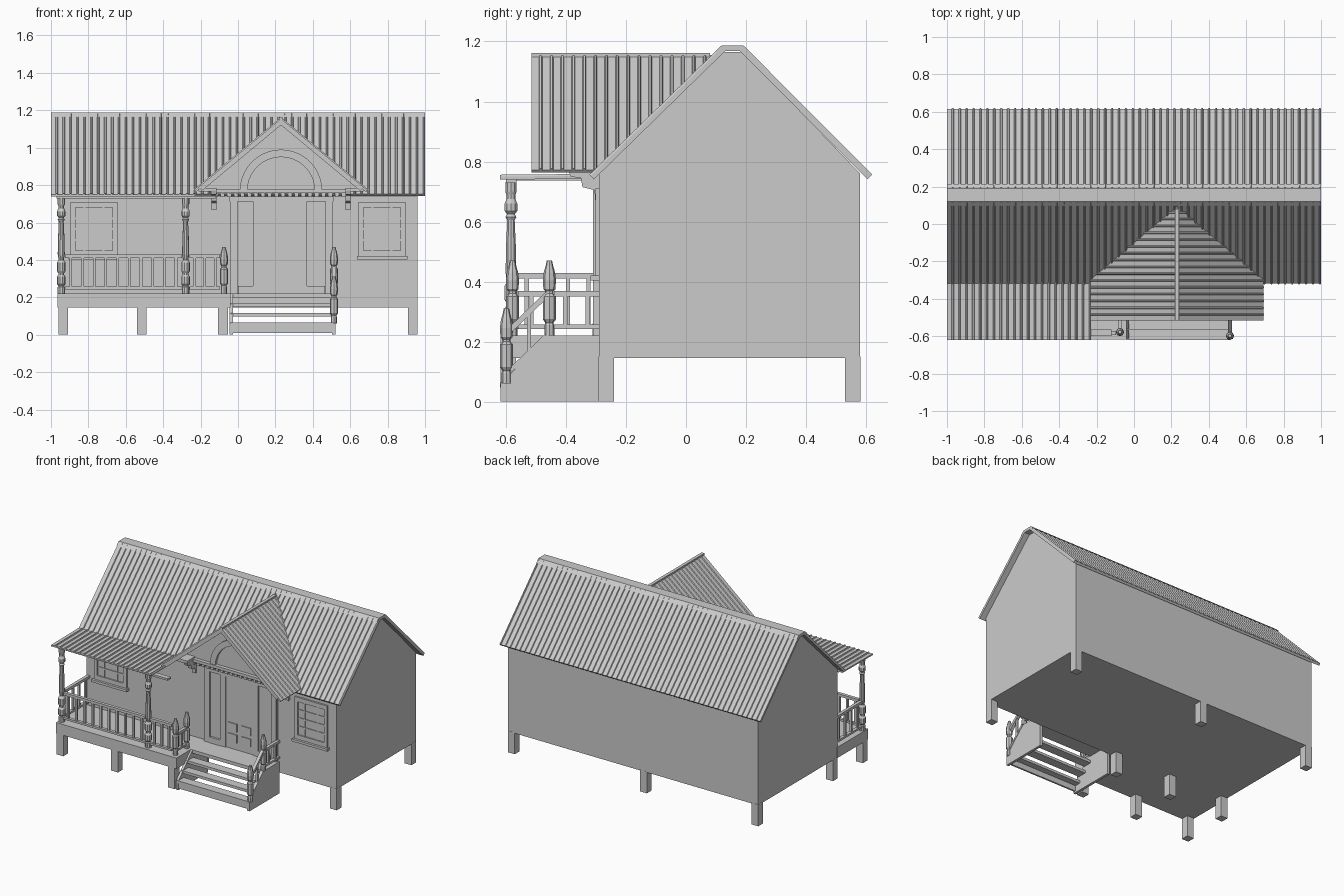
import bpy, bmesh, math
from mathutils import Vector, Matrix

if "Cube" in bpy.data.objects:
    bpy.data.objects.remove(bpy.data.objects["Cube"])


def finish(name, bm):
    bmesh.ops.recalc_face_normals(bm, faces=bm.faces[:])
    me = bpy.data.meshes.new(name)
    bm.to_mesh(me)
    bm.free()
    ob = bpy.data.objects.new(name, me)
    bpy.context.collection.objects.link(ob)
    return ob


def add_box(bm, x0, x1, y0, y1, z0, z1):
    m = Matrix.Translation(((x0 + x1) / 2, (y0 + y1) / 2, (z0 + z1) / 2))
    bmesh.ops.create_cube(bm, size=1, matrix=m @ Matrix.Diagonal((x1 - x0, y1 - y0, z1 - z0, 1)))


def boxes(name, *dims):
    bm = bmesh.new()
    for d in dims:
        add_box(bm, *d)
    return finish(name, bm)


def add_bar(bm, a, b, w, h):
    a, b = Vector(a), Vector(b)
    d = b - a
    rot = d.to_track_quat('Y', 'Z').to_matrix().to_4x4()
    bmesh.ops.create_cube(bm, size=1, matrix=Matrix.Translation((a + b) / 2) @ rot
                          @ Matrix.Diagonal((w, d.length, h, 1)))


def prism(name, pts, vec):
    bm = bmesh.new()
    a = [bm.verts.new(p) for p in pts]
    b = [bm.verts.new(Vector(p) + Vector(vec)) for p in pts]
    bm.faces.new(a)
    bm.faces.new(b[::-1])
    for i in range(len(a)):
        j = (i + 1) % len(a)
        bm.faces.new((a[i], a[j], b[j], b[i]))
    return finish(name, bm)


def lathe(name, x, y, z, profile, n=10):
    bm = bmesh.new()
    rings = [[bm.verts.new((x + r * math.cos(2 * math.pi * k / n), y + r * math.sin(2 * math.pi * k / n), z + h))
              for k in range(n)] for r, h in profile]
    for lo, hi in zip(rings, rings[1:]):
        for k in range(n):
            bm.faces.new((lo[k], lo[(k + 1) % n], hi[(k + 1) % n], hi[k]))
    bm.faces.new(rings[0])
    bm.faces.new(rings[-1])
    return finish(name, bm)


def seam_sheet(name, p, u, length, v, thick=0.016, cut=None):
    """Metal roof sheet: ribs repeat along u and run along v."""
    p, u, v = Vector(p), Vector(u), Vector(v)
    nrm = u.cross(v).normalized()
    nrm *= 1 if nrm.z > 0 else -1
    count = round(length / 0.037)
    step = length / count
    prof = []
    for i in range(count):
        prof += [(i * step, 0), ((i + .68) * step, 0), ((i + .76) * step, .006), ((i + .92) * step, .006)]
    prof.append((length, 0))
    bm = bmesh.new()
    rows = [[bm.verts.new(p + u * t + nrm * (h if top else -thick) + v * e) for t, h in prof]
            for top, e in ((1, 0), (1, 1), (0, 1), (0, 0))]
    for r in range(4):
        a, b = rows[r], rows[(r + 1) % 4]
        for i in range(len(prof) - 1):
            bm.faces.new((a[i], a[i + 1], b[i + 1], b[i]))
    for i in (0, -1):
        bm.faces.new([r[i] for r in rows])
    if cut:
        bmesh.ops.bisect_plane(bm, geom=bm.verts[:] + bm.edges[:] + bm.faces[:],
                               plane_co=cut[0], plane_no=cut[1], clear_inner=True)
    return finish(name, bm)


def railing(name, a, b, lo, hi, n):
    a, b = Vector(a), Vector(b)
    bm = bmesh.new()
    for h, t in ((lo, .014), (hi, .018)):
        add_bar(bm, a + Vector((0, 0, h)), b + Vector((0, 0, h)), .022, t)
    for i in range(n):
        q = a.lerp(b, (i + .5) / n)
        add_box(bm, q.x - .007, q.x + .007, q.y - .007, q.y + .007, q.z + lo, q.z + hi)
    return finish(name, bm)


# House body with gable ends
prism("house_body", [(-.96, y, z) for y, z in ((-.29, .145), (.58, .145), (.58, .76), (.19, 1.165),
                                               (.12, 1.165), (-.29, .76))], (1.92, 0, 0))

# Foundation piers
piers = [(.935, .555), (-.08, .555), (-.935, .555), (.935, -.265), (-.935, -.265), (-.515, -.265),
         (-.08, -.265), (-.935, -.592), (-.515, -.592), (-.08, -.592)]
boxes("foundation_piers", *[(x - .026, x + .026, y - .026, y + .026, 0, .15) for x, y in piers])

# Main roof
seam_sheet("main_roof_front", (-1, -.318, .752), (1, 0, 0), 2, (0, .438, .428))
seam_sheet("main_roof_back", (-1, .616, .752), (1, 0, 0), 2, (0, -.426, .428))
prism("main_ridge_cap", [(-1, y, z) for y, z in ((.095, 1.163), (.12, 1.187), (.19, 1.187), (.215, 1.163),
                                                 (.185, 1.168), (.125, 1.168))], (2, 0, 0))

# Entrance gable: roof, rake boards, wall, arch
CX = .23
cut = ((0, -.32, .735), (0, -.99, 1))
for s, side in ((-1, "left"), (1, "right")):
    seam_sheet("entrance_roof_" + side, (CX + s * .462, -.515, .772), (0, 1, 0), .62, (-s * .462, 0, .383), .012, cut)
    bm = bmesh.new()
    add_bar(bm, (CX + s * .43, -.507, .778), (CX, -.507, 1.135), .014, .022)
    finish("rake_board_" + side, bm)
    # Eave return and curved bracket
    bx = CX + s * .358
    boxes("eave_return_" + side, (min(bx, bx + s * .07) - .012, max(bx, bx + s * .07) + .012, -.39, -.28, .765, .785))
    curve = [(-.345 + .045 * math.sin(t), .70 + .05 * math.cos(t)) for t in (0, .5, 1, 1.5)]
    prism("bracket_" + side, [(bx - .013, y, z) for y, z in [(-.285, .77), (-.392, .77), (-.385, .75), (-.35, .745),
          (-.345, .715), (-.325, .71), (-.305, .705), (-.302, .668), (-.285, .668)]], (.026, 0, 0))
prism("entrance_gable_wall", [(CX - .44, -.305, .765), (CX + .44, -.305, .765), (CX, -.305, 1.14)], (0, .03, 0))
bm = bmesh.new()
add_bar(bm, (CX, -.515, 1.155), (CX, .08, 1.155), .022, .012)
finish("entrance_ridge_cap", bm)
arc = [math.pi * i / 20 for i in range(21)]
prism("entrance_arch", [(CX + .22 * math.cos(t), -.322, .77 + .22 * math.sin(t)) for t in arc]
      + [(CX + .18 * math.cos(t), -.322, .77 + .18 * math.sin(t)) for t in arc[::-1]], (0, .02, 0))
boxes("entrance_cornice", (-.14, .60, -.33, -.28, .757, .777))
boxes("dentils", *[(-.13 + i * .036, -.108 + i * .036, -.32, -.285, .736, .758) for i in range(20)])

# Entrance door with surround and side lights
boxes("door_surround", (-.045, .51, -.297, -.28, .22, .757))
boxes("door_casing", *[(x - .02, x + .02, -.309, -.285, .22, .74) for x in (-.023, .1, .35, .488)],
      (-.045, .51, -.309, -.285, .712, .74))
boxes("side_light_bases", (0, .08, -.312, -.285, .22, .26), (.37, .465, -.312, -.285, .22, .26))
boxes("door", (.12, .33, -.302, -.285, .22, .712))
boxes("door_panels", *[(x, x + .068, -.308, -.29, z, z + h) for x in (.138, .242)
                       for z, h in ((.27, .055), (.345, .055))])

# Front windows
for s, side in ((-1, "left"), (1, "right")):
    w = s * .77
    boxes("window_frame_" + side, (w - .125, w - .1, -.302, -.28, .42, .71), (w + .1, w + .125, -.302, -.28, .42, .71),
          (w - .125, w + .125, -.302, -.28, .68, .71), (w - .1, w + .1, -.302, -.28, .42, .45))
    boxes("window_sill_" + side, (w - .135, w + .135, -.318, -.28, .403, .42))
    boxes("window_glass_" + side, (w - .1, w + .1, -.293, -.28, .45, .68))
    boxes("window_bars_" + side, *[(w + d - .005, w + d + .005, -.298, -.28, .45, .68) for d in (-.05, .05)],
          *[(w - .1, w + .1, -.298, -.28, z - .005, z + .005) for z in (.507, .565, .622)])

# Porch deck and flat roof
boxes("porch_deck", (-.965, -.04, -.618, -.285, .145, .22))
seam_sheet("porch_roof", (-1, -.62, .75), (1, 0, 0), .77, (0, .33, .003), .01)
boxes("porch_roof_beam", (-.97, -.12, -.6, -.565, .728, .742), (-.97, -.25, -.6, -.29, .737, .742))

# Turned porch posts and newels
post = [(.02, 0), (.02, .035), (.015, .04), (.023, .05), (.023, .09), (.016, .1), (.016, .11), (.023, .12),
        (.023, .165), (.014, .18), (.019, .21), (.017, .3), (.013, .385), (.019, .395), (.013, .405),
        (.022, .415), (.022, .44), (.016, .455), (.016, .47), (.02, .48), (.02, .512)]
newel = [(.017, 0), (.017, .035), (.013, .042), (.022, .055), (.022, .13), (.014, .14), (.014, .148), (.02, .155),
         (.022, .185), (.019, .21), (.012, .235), (.009, .25)]
for i, x in enumerate((-.945, -.28)):
    lathe("porch_post_%d" % (i + 1), x, -.583, .22, post)
for i, (x, y, z) in enumerate(((-.075, -.578, .22), (-.075, -.455, .22), (.513, -.455, .22), (.513, -.598, .06))):
    lathe("newel_post_%d" % (i + 1), x, y, z, newel, 8)

# Railings
railing("porch_rail_front", (-.925, -.583, .22), (-.3, -.583, .22), .03, .2, 10)
railing("porch_rail_short", (-.26, -.583, .22), (-.095, -.583, .22), .03, .2, 3)
railing("porch_rail_left", (-.945, -.565, .22), (-.945, -.29, .22), .03, .2, 4)
railing("newel_rail_left", (-.075, -.56, .22), (-.075, -.47, .22), .03, .14, 1)
railing("landing_rail_right", (.513, -.44, .22), (.513, -.29, .22), .03, .14, 2)
railing("stair_rail_right", (.513, -.585, .08), (.513, -.46, .2), .025, .16, 1)

# Stairs: landing, open treads and side panels
boxes("landing", (-.04, .52, -.46, -.285, .197, .22))
boxes("stair_treads", *[(-.04, .51, -.515 - .052 * i, -.453 - .052 * i, .148 - .05 * i, .166 - .05 * i)
                        for i in range(3)], (-.04, .51, -.612, -.6, .01, .05))
for side, x in (("left", -.045), ("right", .503)):
    prism("stair_panel_" + side, [(x, y, z) for y, z in ((-.618, 0), (-.29, 0), (-.29, .22), (-.46, .22),
                                                         (-.618, .06))], (.018, 0, 0))
